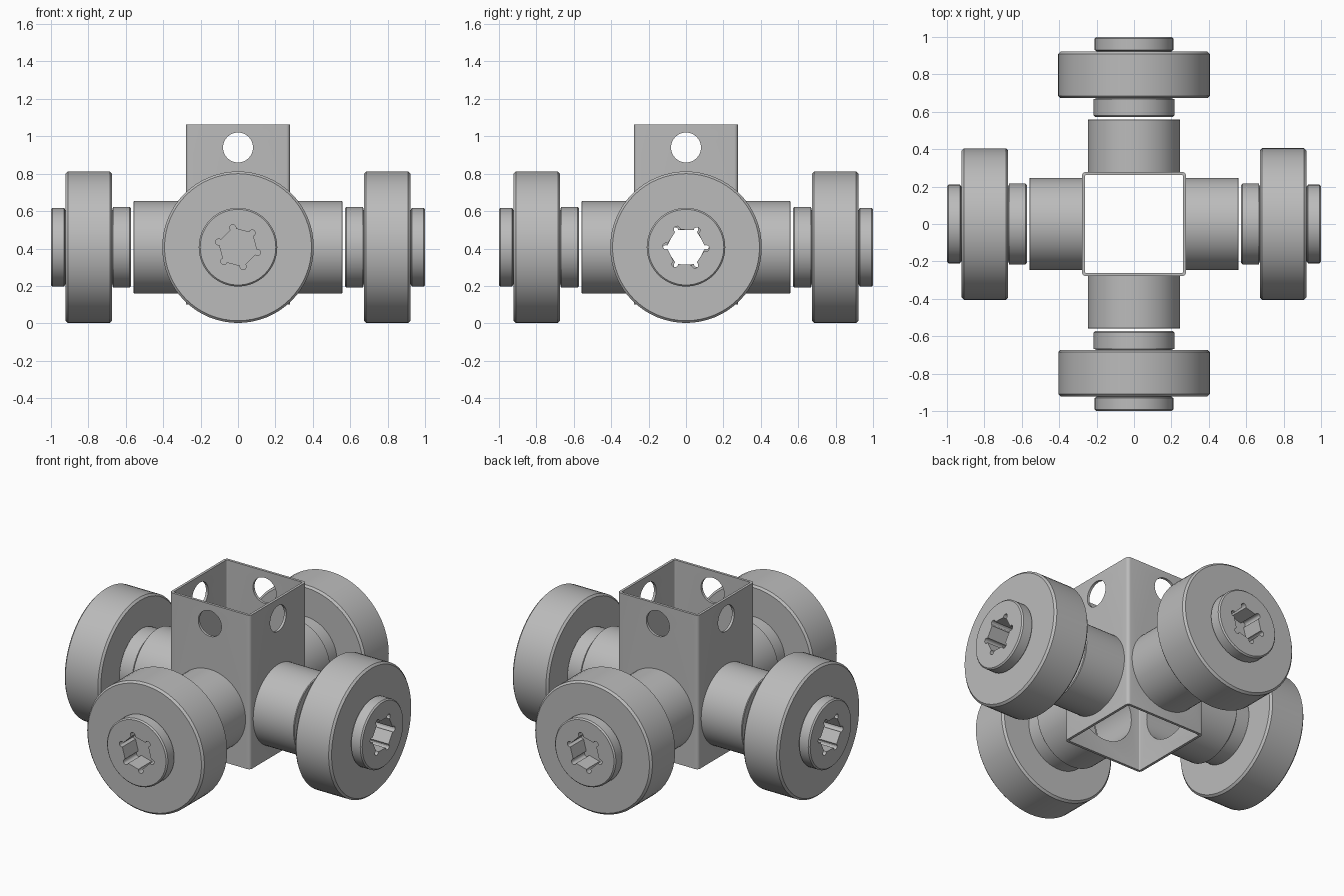
import bpy, bmesh, math
from math import cos, sin, radians, pi
from mathutils import Matrix

cube = bpy.data.objects.get("Cube")
if cube:
    bpy.data.objects.remove(cube)

GREY = (0.5, 0.5, 0.5, 1)
metal = bpy.data.materials.new("plain grey metal")
metal.use_nodes = True
metal.diffuse_color = GREY
metal.node_tree.nodes["Principled BSDF"].inputs["Base Color"].default_value = GREY

AXLE_Z = 0.407


def make(name, bm):
    bmesh.ops.recalc_face_normals(bm, faces=bm.faces)
    mesh = bpy.data.meshes.new(name)
    bm.to_mesh(mesh)
    bm.free()
    mesh.materials.append(metal)
    ob = bpy.data.objects.new(name, mesh)
    bpy.context.collection.objects.link(ob)
    return ob


def activate(ob):
    bpy.ops.object.select_all(action='DESELECT')
    ob.select_set(True)
    bpy.context.view_layer.objects.active = ob


def lathe(name, profile):
    """Spin a closed (x, radius) outline around the x axis."""
    bm = bmesh.new()
    vs = [bm.verts.new((x, 0, r)) for x, r in profile]
    es = [bm.edges.new((a, b)) for a, b in zip(vs, vs[1:] + vs[:1])]
    bmesh.ops.spin(bm, geom=vs + es, cent=(0, 0, 0), axis=(1, 0, 0),
                   angle=2 * pi, steps=64)
    bmesh.ops.remove_doubles(bm, verts=bm.verts, dist=1e-4)
    return make(name, bm)


def ring(name, x0, x1, inner, outer, c):
    """Tube along x with chamfered outer rims."""
    return lathe(name, [(x0, inner), (x0, outer - c), (x0 + c, outer),
                        (x1 - c, outer), (x1, outer - c), (x1, inner)])


def prism(name, outline, depth, matrix):
    """Extrude a flat outline along local z, then place it."""
    bm = bmesh.new()
    face = bm.faces.new([bm.verts.new((u, v, 0)) for u, v in outline])
    ext = bmesh.ops.extrude_face_region(bm, geom=[face])["geom"]
    bmesh.ops.translate(bm, vec=(0, 0, depth),
                        verts=[g for g in ext if isinstance(g, bmesh.types.BMVert)])
    bmesh.ops.transform(bm, matrix=matrix, verts=bm.verts)
    return make(name, bm)


def cut(ob, cutters):
    for c in cutters:
        c.hide_render = True
        mod = ob.modifiers.new("cut", 'BOOLEAN')
        mod.operation, mod.solver, mod.object = 'DIFFERENCE', 'EXACT', c
        activate(ob)
        bpy.ops.object.modifier_apply(modifier=mod.name)
        bpy.data.objects.remove(c)


def smooth(ob):
    activate(ob)
    bpy.ops.object.shade_smooth_by_angle(angle=radians(30))


# local (u, v, w) to world (y, z, x)
TO_X = Matrix(((0, 0, 1, 0), (1, 0, 0, 0), (0, 1, 0, 0), (0, 0, 0, 1)))


def lobed_hex(phase, r=0.107, lobe=0.017):
    """Hexagon with a small round relief at every corner."""
    pts = []
    for k in range(6):
        a = radians(phase + 60 * k)
        for i in range(-4, 5):
            b = a + radians(30 * i)
            pts.append((r * cos(a) + lobe * cos(b), r * sin(a) + lobe * sin(b)))
    return pts


def rounded_square(h, r):
    pts = []
    for k in range(4):
        for i in range(6):
            a = k * pi / 2 + i * pi / 10
            q = k * pi / 2 + pi / 4
            pts.append(((h - r) * math.sqrt(2) * cos(q) + r * cos(a),
                        (h - r) * math.sqrt(2) * sin(q) + r * sin(a)))
    return pts


def circle(r):
    return [(r * cos(pi * i / 32), r * sin(pi * i / 32)) for i in range(64)]


def cross_hole(r, z, turn):
    m = (Matrix.Translation((0, 0, z)) @ Matrix.Rotation(turn, 4, 'Z')
         @ TO_X @ Matrix.Translation((0, 0, -0.5)))
    return prism("cutter", circle(r), 1, m)


# Square tube, open at both ends, with sight holes and spacer bores
tube = prism("square_tube", rounded_square(0.278, 0.02), 0.962,
             Matrix.Translation((0, 0, 0.1)))
cut(tube, [prism("cutter", rounded_square(0.262, 0.006), 2,
                 Matrix.Translation((0, 0, -0.5)))]
    + [cross_hole(r, z, t) for r, z in ((0.08, 0.94), (0.2, AXLE_Z))
       for t in (0, pi / 2)])
smooth(tube)


# Bolt with a head, shaft and neck; socket either through or blind
def bolt(name, phase, socket_start):
    c, head, neck, shaft = 0.008, 0.21, 0.216, 0.2
    ob = lathe(name, [(0.572, 0), (0.572, neck - c), (0.572 + c, neck), (0.668, neck),
                      (0.672, shaft), (0.924, shaft), (0.93, head),
                      (1 - c, head), (1, head - c), (1, 0)])
    cut(ob, [prism("cutter", lobed_hex(phase), 1,
                   TO_X @ Matrix.Translation((0, 0, socket_start)))])
    return ob


# Master parts along +x
spacer = ring("spacer", 0.27, 0.56, 0.2, 0.247, 0.004)
wheel = ring("wheel", 0.673, 0.922, 0.2, 0.405, 0.012)
through_bolt = bolt("through_bolt", -3, 0.3)
blind_bolt = bolt("blind_bolt", 45, 0.87)
masters = [spacer, wheel, through_bolt, blind_bolt]
for part in masters:
    smooth(part)

# Four arms around the tube
for k, side in enumerate(("left", "back", "right", "front")):
    for part in (spacer, wheel, blind_bolt if k % 2 else through_bolt):
        ob = part.copy()
        ob.name = side + "_" + part.name
        ob.location.z = AXLE_Z
        ob.rotation_euler.z = k * pi / 2
        bpy.context.collection.objects.link(ob)
for part in masters:
    bpy.data.objects.remove(part)
